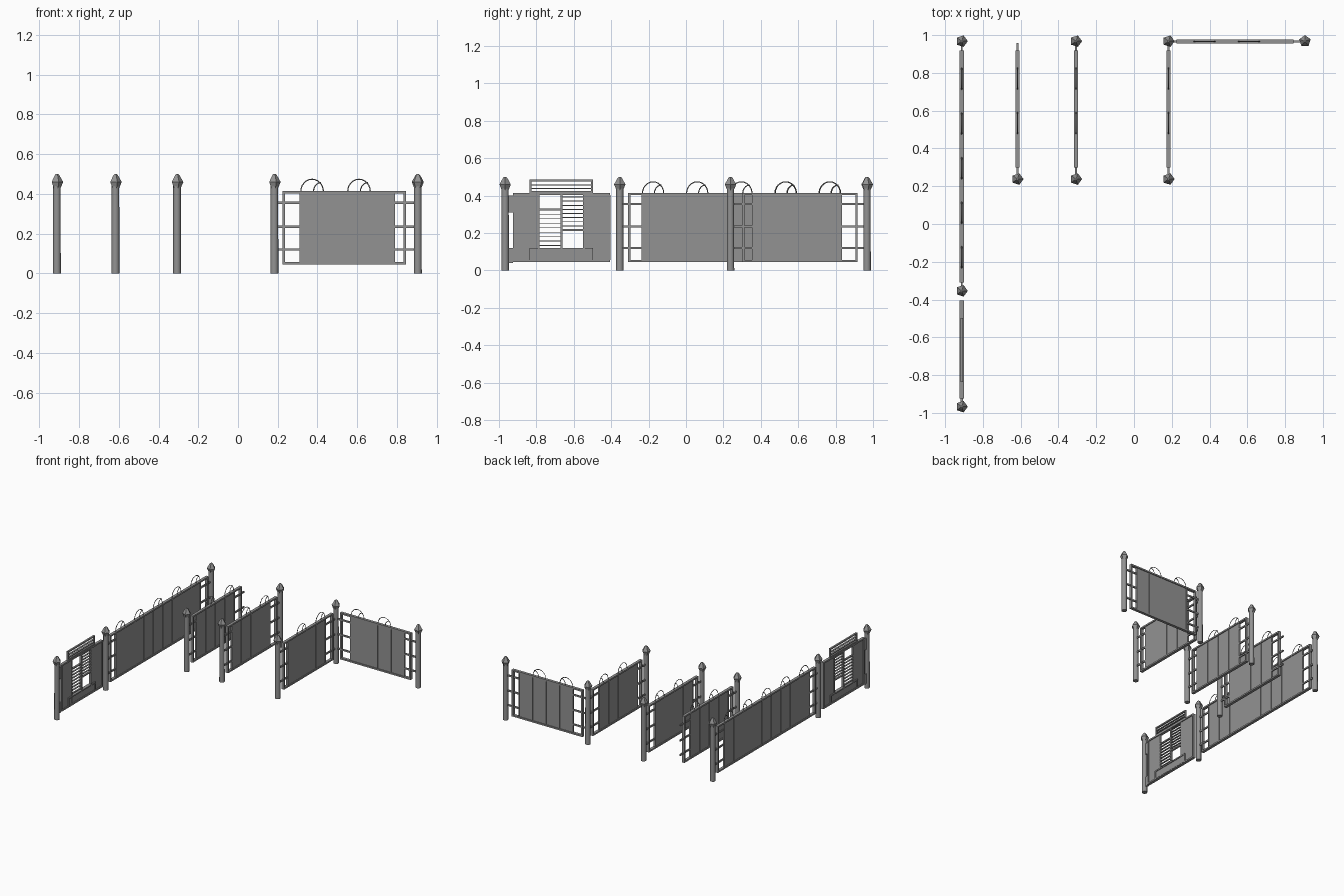
import bpy, bmesh, math
from mathutils import Matrix

cube = bpy.data.objects.get("Cube")
if cube:
    bpy.data.objects.remove(cube, do_unlink=True)

# one grey for everything
GREY = bpy.data.materials.new("steel grey")
GREY.use_nodes = True
GREY.diffuse_color = (0.29, 0.29, 0.29, 1)
GREY.node_tree.nodes["Principled BSDF"].inputs["Base Color"].default_value = GREY.diffuse_color

STRIP = 0.118


def place(name, bm, matrix):
    bmesh.ops.recalc_face_normals(bm, faces=bm.faces)
    me = bpy.data.meshes.new(name)
    bm.to_mesh(me)
    bm.free()
    me.materials.append(GREY)
    ob = bpy.data.objects.new(name, me)
    bpy.context.collection.objects.link(ob)
    ob.matrix_world = matrix


def boxes(name, items, depth, matrix):
    """One object of upright boxes, each given as (u0, u1, z0, z1)."""
    bm = bmesh.new()
    for u0, u1, z0, z1 in items:
        m = Matrix.Translation(((u0 + u1) / 2, 0, (z0 + z1) / 2)) @ \
            Matrix.Diagonal((u1 - u0, depth, z1 - z0, 1))
        bmesh.ops.create_cube(bm, size=1, matrix=m)
    place(name, bm, matrix)


def outline(u0, u1, z0, z1, w):
    return [(u0, u1, z0, z0 + w), (u0, u1, z1 - w, z1),
            (u0, u0 + w, z0 + w, z1 - w), (u1 - w, u1, z0 + w, z1 - w)]


def lathe(name, profile, sides, turn, smooth, matrix):
    bm = bmesh.new()
    rings = [[bm.verts.new((r * math.cos(turn + math.tau * i / sides),
                            r * math.sin(turn + math.tau * i / sides), z)) for i in range(sides)]
             for r, z in profile]
    for a, b in zip(rings, rings[1:]):
        for i in range(sides):
            j = (i + 1) % sides
            bm.faces.new((a[i], a[j], b[j], b[i])).smooth = smooth
    bm.faces.new(rings[0])
    bm.faces.new(rings[-1])
    place(name, bm, matrix)


def post(x, y, turn):
    # round shaft under a five-sided pointed cap
    m = Matrix.Translation((x, y, 0))
    lathe("post_shaft", [(0.02, 0), (0.019, 0.44)], 12, 0, True, m)
    lathe("post_cap", [(0.019, 0.43), (0.032, 0.46), (0.012, 0.495), (0.006, 0.5)], 5, turn, False, m)


def hoops(centres, matrix):
    # wire arch with an inner curl over a sheet strip
    cu = bpy.data.curves.new("top_hoops", "CURVE")
    cu.dimensions = "3D"
    cu.bevel_depth = 0.0028
    cu.bevel_resolution = 0
    for c in centres:
        arch = [(c + 0.057 * math.cos(math.pi * i / 12), 0.412 + 0.062 * math.sin(math.pi * i / 12))
                for i in range(13)]
        curl = [(c + 0.045 - 0.038 * math.cos(a), 0.412 + 0.045 * math.sin(a))
                for a in [math.pi / 2 * i / 5 for i in range(6)]]
        for pts in (arch, curl):
            s = cu.splines.new("POLY")
            s.points.add(len(pts) - 1)
            for p, (u, z) in zip(s.points, pts):
                p.co = (u, 0, z, 1)
    ob = bpy.data.objects.new("top_hoops", cu)
    bpy.context.collection.objects.link(ob)
    ob.matrix_world = matrix
    cu.materials.append(GREY)
    bpy.ops.object.select_all(action="DESELECT")
    ob.select_set(True)
    bpy.context.view_layer.objects.active = ob
    bpy.ops.object.convert(target="MESH")


def fence(matrix, u0, u1, s0, strips, first):
    # frame, sheet strips, seams, post rails and hoops; u runs along the fence
    s1 = s0 + STRIP * strips
    seams = [s0 + STRIP * i for i in range(strips + 1)]
    boxes("fence_frame", outline(u0, u1, 0.045, 0.415, 0.012), 0.022, matrix)
    boxes("fence_sheet", [(s0, s1, 0.05, 0.41)], 0.008, matrix)
    boxes("sheet_seams", [(u - 0.004, u + 0.004, 0.057, 0.403) for u in seams], 0.014, matrix)
    rails = []
    for z in (0.12, 0.235, 0.355):
        rails += [(u0 - 0.045, s0, z - 0.006, z + 0.006), (s1, u1 + 0.04, z - 0.006, z + 0.006)]
    boxes("post_rails", rails, 0.01, matrix)
    hoops([u + STRIP / 2 for u in seams[first:-1:2]], matrix)


def along_y(x):
    return Matrix.Translation((x, 0, 0)) @ Matrix.Rotation(math.pi / 2, 4, "Z")


# posts
for x, y in ((-0.912, 0.968), (-0.912, -0.354), (-0.912, -0.967), (-0.617, 0.238),
             (-0.307, 0.968), (-0.307, 0.238), (0.183, 0.968), (0.183, 0.238)):
    post(x, y, 0)
post(0.905, 0.968, math.pi / 2)

# fences
fence(along_y(-0.912), -0.31, 0.918, -0.235, 9, 0)
for x in (-0.617, -0.307, 0.183):
    fence(along_y(x), 0.3, 0.918, 0.357, 4, 1)
fence(Matrix.Translation((0, 0.967, 0)), 0.225, 0.845, 0.314, 4, 0)

# gate
G = along_y(-0.912)
boxes("gate_frame", outline(-0.925, -0.405, 0.045, 0.415, 0.012), 0.022, G)
boxes("gate_side_sheets", [(-0.92, -0.79, 0.05, 0.41), (-0.55, -0.41, 0.05, 0.41)], 0.008, G)
boxes("gate_uprights", [(u - 0.005, u + 0.005, 0.05, 0.41) for u in (-0.787, -0.665, -0.546)],
      0.016, G)
boxes("gate_crossbars", [(-0.787, -0.665, 0.322, 0.332), (-0.665, -0.546, 0.212, 0.222)], 0.014, G)
slats = []
for i in range(8):
    a, b = 0.13 + i * 0.024, 0.236 + i * 0.022
    slats += [(-0.787, -0.665, a, a + 0.005), (-0.665, -0.546, b, b + 0.005)]
boxes("gate_slats", slats, 0.012, G)
boxes("gate_top_panel", outline(-0.837, -0.498, 0.415, 0.487, 0.01)
      + [(-0.83, -0.505, z, z + 0.005) for z in (0.435, 0.455)], 0.014, G)
boxes("gate_bottom_panel", outline(-0.837, -0.498, 0.05, 0.12, 0.01), 0.026, G)
boxes("gate_bottom_sheet", [(-0.83, -0.505, 0.055, 0.115)], 0.014, G)
boxes("gate_hinges", [(-0.955, -0.925, 0.31, 0.4), (-0.955, -0.925, 0.04, 0.12)], 0.014, G)
